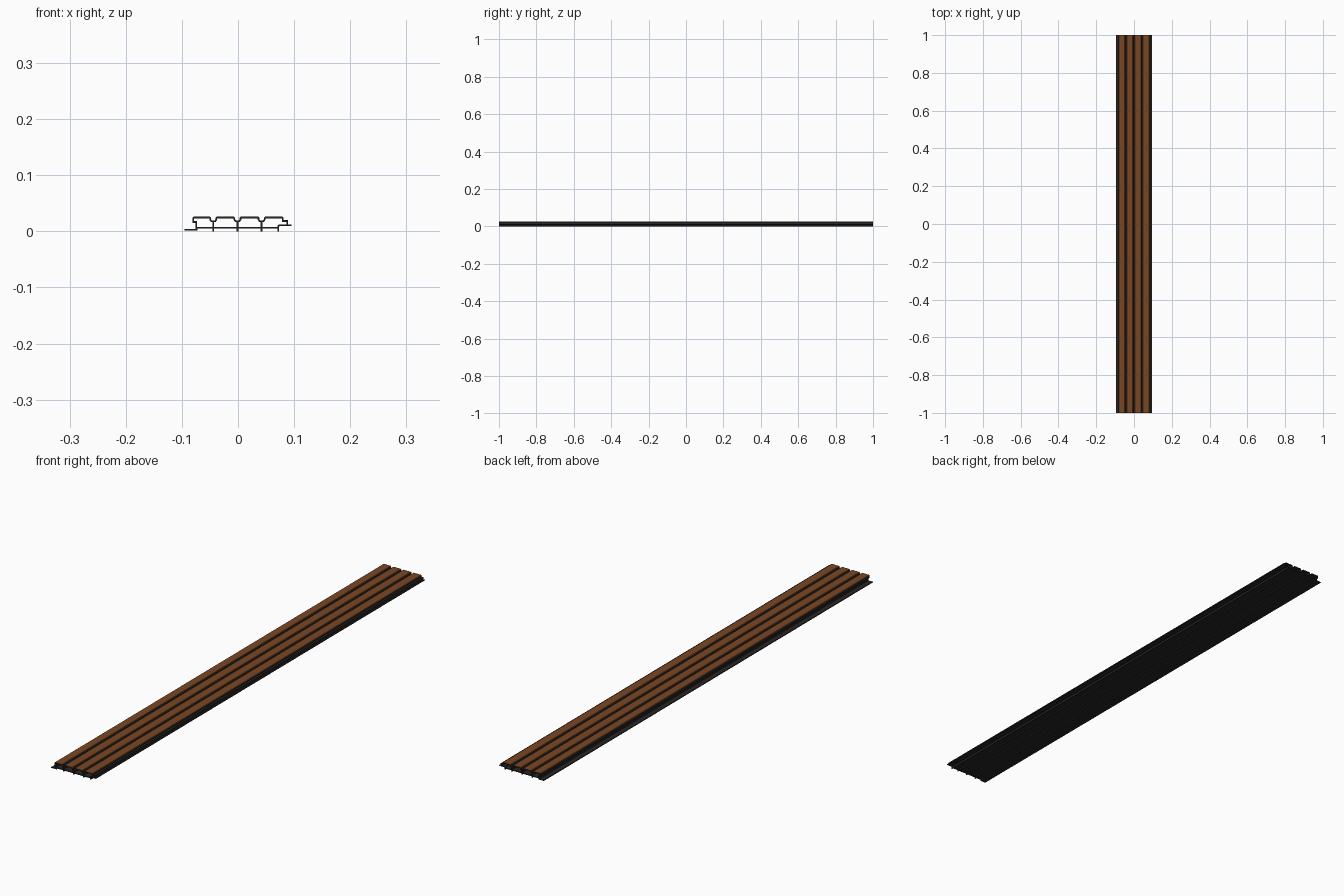
import bpy, bmesh
from mathutils import Vector

if "Cube" in bpy.data.objects:
    bpy.data.objects.remove(bpy.data.objects["Cube"])

T = 0.003      # wall thickness
HALF = 1.0     # half the panel length


def material(name, rgb):
    m = bpy.data.materials.new(name)
    m.diffuse_color = (*rgb, 1)
    m.use_nodes = True
    m.node_tree.nodes["Principled BSDF"].inputs["Base Color"].default_value = m.diffuse_color
    return m


DARK = material("charcoal", (0.021, 0.019, 0.018))
BROWN = material("wood brown", (0.19, 0.062, 0.017))


def wall(name, pts, t=T):
    """Thicken a centre line in the xz plane and extrude it along y."""
    p = [Vector(q) for q in pts]
    dirs = [(b - a).normalized() for a, b in zip(p, p[1:])]
    norms = [Vector((-d.y, d.x)) for d in dirs]
    left, right = [], []
    for i, q in enumerate(p):
        a, b = norms[max(i - 1, 0)], norms[min(i, len(norms) - 1)]
        off = (a + b) / (1 + a.dot(b)) * t / 2
        left.append(q + off)
        right.append(q - off)
    bm = bmesh.new()
    rows = [[[bm.verts.new((q.x, y, q.y)) for q in side] for side in (left, right)]
            for y in (-HALF, HALF)]
    (fl, fr), (bl, br) = rows
    n = len(p)
    for i in range(n - 1):
        bm.faces.new((fl[i], fl[i + 1], bl[i + 1], bl[i]))
        bm.faces.new((fr[i], fr[i + 1], br[i + 1], br[i]))
        bm.faces.new((fl[i], fl[i + 1], fr[i + 1], fr[i]))
        bm.faces.new((bl[i], bl[i + 1], br[i + 1], br[i]))
    for i in (0, n - 1):
        bm.faces.new((fl[i], fr[i], br[i], bl[i]))
    bmesh.ops.recalc_face_normals(bm, faces=bm.faces)
    # brown wood finish on the slat tops
    for f in bm.faces:
        if f.normal.z > 0.5 and f.calc_center_median().z > 0.0245:
            f.material_index = 1
    me = bpy.data.meshes.new(name)
    bm.to_mesh(me)
    bm.free()
    me.materials.append(DARK)
    me.materials.append(BROWN)
    ob = bpy.data.objects.new(name, me)
    bpy.context.collection.objects.link(ob)
    return ob


TOP, C = 0.0245, 0.001
GROOVES = (-0.044, -0.001, 0.042)

# fluted front skin: left edge, three grooves, right step
skin = [(-0.0745, 0.004), (-0.0745, 0.0165), (-0.080, 0.0165),
        (-0.080, TOP - C), (-0.080 + C, TOP)]
for g in GROOVES:
    half = [(-0.0055 - C, TOP), (-0.0055, TOP - C), (-0.0055, 0.021), (-0.0035, 0.018)]
    skin += [(g + x, z) for x, z in half]
    skin += [(g - x, z) for x, z in reversed(half)]
skin += [(0.080 - C, TOP), (0.080, TOP - C), (0.080, 0.0185),
         (0.0875, 0.0185), (0.0875, 0.011)]
wall("fluted_skin", skin)

# back wall and the ribs below each groove
wall("back_wall", [(-0.076, 0.0065), (0.0715, 0.0065)])
for i, g in enumerate(GROOVES):
    wall(f"rib_{i + 1}", [(g, 0.018), (g, 0.0)])

# interlocking edges
wall("left_lip", [(-0.095, 0.0025), (-0.0735, 0.0025), (-0.0735, 0.0065)])
wall("right_tongue", [(0.0715, 0.0), (0.0715, 0.0085), (0.0735, 0.0105), (0.095, 0.0105)])
